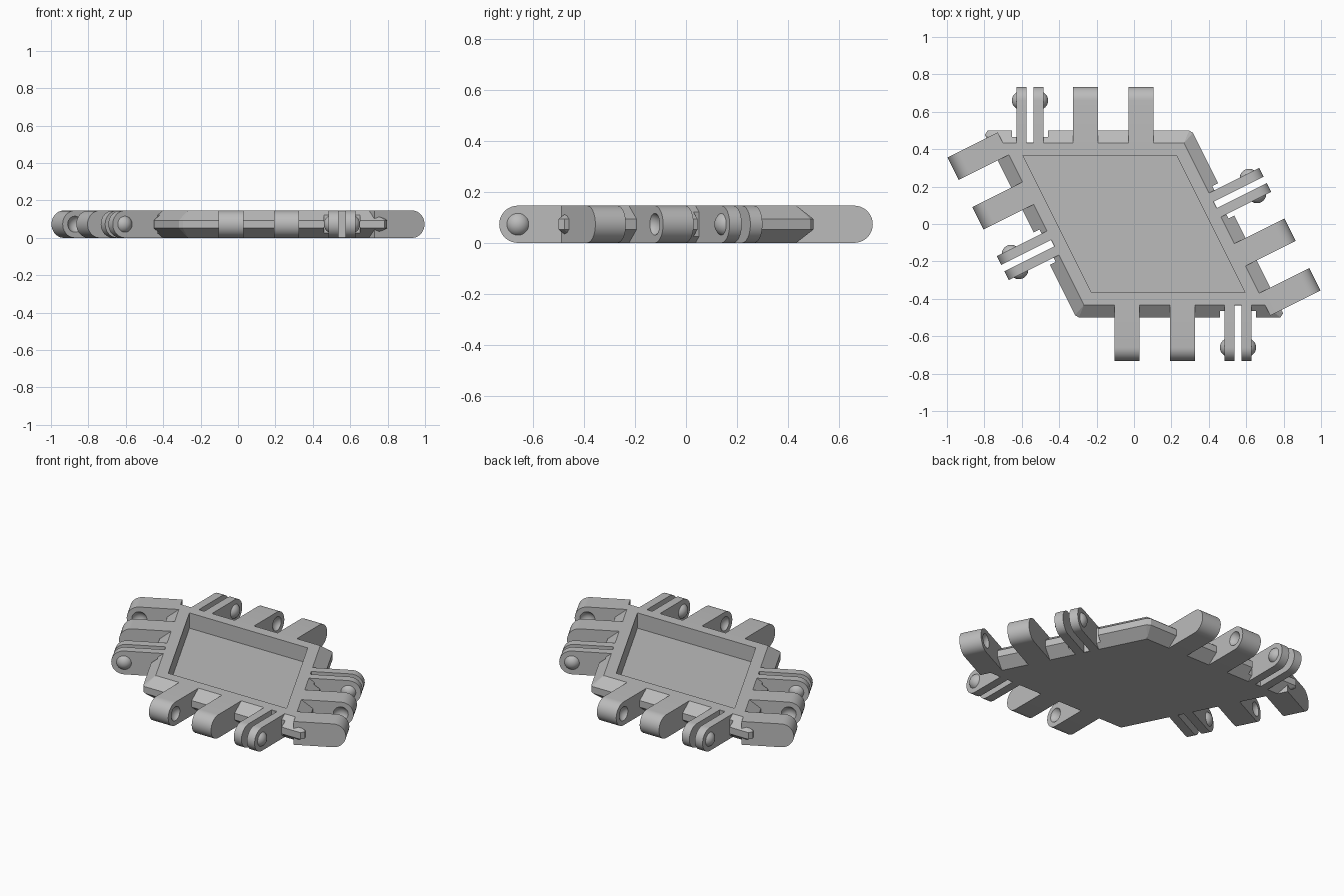
import bpy, bmesh, math
from mathutils import Matrix, Vector

cube = bpy.data.objects.get("Cube")
if cube:
    bpy.data.objects.remove(cube)

H = 0.146                      # panel height
R = H / 2                      # rounding radius of the lugs
TIP = 0.733                    # lug reach from the centre
TOP_EDGE = 0.433               # apothem of the flat top face
ANGLE = math.atan(2)           # acute angle of the panel
S, C = math.sin(ANGLE), math.cos(ANGLE)
DOME_R, DOME_H = 0.0495, 0.025

grey = bpy.data.materials.new("light_grey_plastic")
grey.use_nodes = True
grey.diffuse_color = (0.5, 0.5, 0.5, 1)
grey.node_tree.nodes["Principled BSDF"].inputs["Base Color"].default_value = (0.5, 0.5, 0.5, 1)


def finish(bm, name, matrix=None):
    bmesh.ops.recalc_face_normals(bm, faces=bm.faces)
    mesh = bpy.data.meshes.new(name)
    bm.to_mesh(mesh)
    bm.free()
    mesh.materials.append(grey)
    ob = bpy.data.objects.new(name, mesh)
    if matrix:
        mesh.transform(matrix)
    bpy.context.collection.objects.link(ob)
    return ob


def cut(ob, cutter):
    """Subtract the cutter, bake the result and drop the cutter."""
    mod = ob.modifiers.new("cut", 'BOOLEAN')
    mod.operation, mod.solver, mod.object = 'DIFFERENCE', 'EXACT', cutter
    cutter.hide_render = True
    select(ob)
    bpy.ops.object.modifier_apply(modifier=mod.name)
    bpy.data.objects.remove(cutter)


def select(ob):
    bpy.ops.object.select_all(action='DESELECT')
    ob.select_set(True)
    bpy.context.view_layer.objects.active = ob


def smooth(ob):
    select(ob)
    bpy.ops.object.shade_smooth_by_angle(angle=math.radians(30))


def rhombus(a):
    """Corners of the panel outline whose sides lie at distance a."""
    return [Vector(((sx * a - y * C) / S, y, 0))
            for sx, y in ((-1, a), (1, a), (1, -a), (-1, -a))]


def hull(points, name):
    bm = bmesh.new()
    for p in points:
        bm.verts.new(p)
    bmesh.ops.convex_hull(bm, input=bm.verts)
    bmesh.ops.dissolve_limit(bm, angle_limit=0.01, verts=bm.verts, edges=bm.edges)
    return finish(bm, name)


def box(x0, x1, y0, y1, z0, z1, name, matrix):
    bm = bmesh.new()
    bmesh.ops.create_cube(bm, size=1)
    for v in bm.verts:
        v.co = Vector((x1 if v.co.x > 0 else x0, y1 if v.co.y > 0 else y0,
                       z1 if v.co.z > 0 else z0))
    return finish(bm, name, matrix)


def ball(x, side, name, matrix, cap):
    """Ball of the snap joint; cap keeps only the dome outside the lug side."""
    bm = bmesh.new()
    bmesh.ops.create_uvsphere(bm, u_segments=32, v_segments=24, radius=DOME_R)
    bmesh.ops.translate(bm, verts=bm.verts, vec=(x - side * (DOME_R - DOME_H), TIP - R, R))
    if cap:
        bmesh.ops.bisect_plane(bm, geom=bm.verts[:] + bm.edges[:] + bm.faces[:],
                               plane_co=(x, 0, 0), plane_no=(side, 0, 0), clear_inner=True)
    return finish(bm, name, matrix)


def lug(x, width, name, matrix):
    """Arm with a half-round end, reaching outward along +y."""
    outline = [(TOP_EDGE, 0)]
    outline += [(TIP - R + R * math.cos(a), R + R * math.sin(a))
                for a in (math.pi * (i / 20 - 0.5) for i in range(21))]
    outline.append((TOP_EDGE, H))
    bm = bmesh.new()
    face = bm.faces.new([bm.verts.new((x - width / 2, y, z)) for y, z in outline])
    ext = bmesh.ops.extrude_face_region(bm, geom=[face])
    bmesh.ops.translate(bm, vec=(width, 0, 0),
                        verts=[g for g in ext["geom"] if isinstance(g, bmesh.types.BMVert)])
    return finish(bm, name, matrix)


# Panel with bevelled rim and clipped corners
points = [p + Vector((0, 0, z)) for z in (0, H) for p in rhombus(TOP_EDGE)]
outer = rhombus(0.5)
for i, p in enumerate(outer):
    clip = 0.014 if i % 2 else 0.026
    for q in (outer[i - 1], outer[(i + 1) % 4]):
        point = p + (q - p).normalized() * clip
        points += [point + Vector((0, 0, z)) for z in (0.052, H - 0.052)]
panel = hull(points, "panel")

# Recessed tray
cut(panel, hull([p + Vector((0, 0, z)) for z in (0.05, 0.3) for p in rhombus(0.367)],
                "tray_cutter"))

# Each edge: rotation and position of its clip, with two sockets further along
edges = [("back", 0, -0.556), ("left", -ANGLE, 0.103),
         ("front", math.pi, -0.556), ("right", math.pi - ANGLE, 0.103)]
for side_name, angle, start in edges:
    turn = Matrix.Rotation(angle, 4, 'Z')

    # Clearance notches around the clip
    cut(panel, box(start - 0.097, start + 0.097, 0.465, 0.7, -0.1, 0.3, "notch", turn))
    cut(panel, box(start - 0.022, start + 0.022, 0.435, 0.7, -0.1, 0.3, "notch", turn))

    # Clip: two thin arms with outward domes
    for s, label in ((-1, "a"), (1, "b")):
        smooth(lug(start + s * 0.0455, 0.053, f"{side_name}_clip_arm_{label}", turn))
        smooth(ball(start + s * 0.072, s, f"{side_name}_clip_dome_{label}", turn, True))

    # Sockets: two thick arms with dimples facing each other
    for k, s in ((1, 1), (2, -1)):
        x = start + 0.297 * k
        arm = lug(x, 0.134, f"{side_name}_socket_arm_{k}", turn)
        cut(arm, ball(x + s * 0.067, -s, "dimple_cutter", turn, False))
        smooth(arm)
